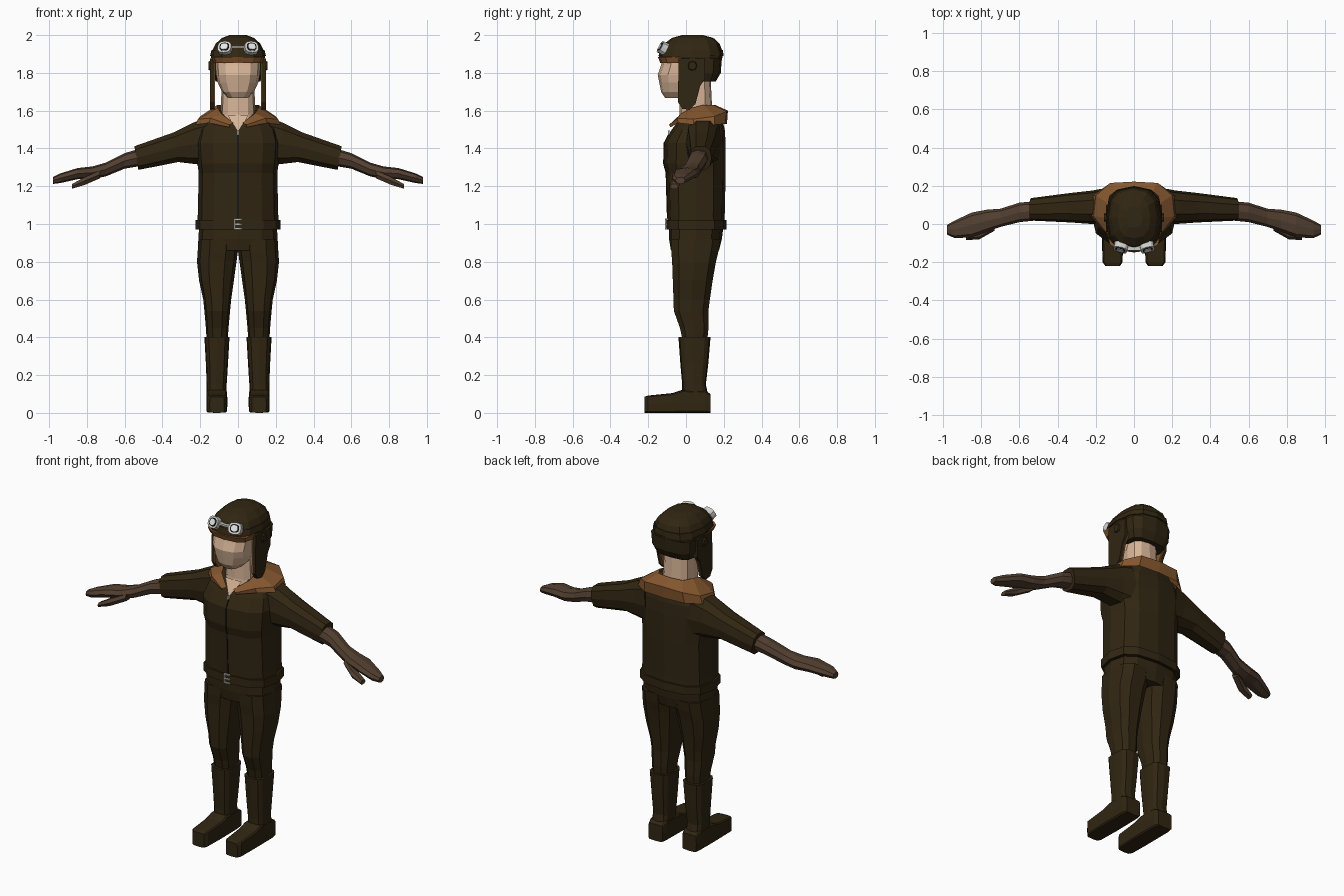
import bpy, bmesh, math
from mathutils import Matrix, Vector


def material(name, rgb):
    m = bpy.data.materials.new(name)
    m.diffuse_color = (*rgb, 1)
    return m


DARK = material("dark brown leather", (0.030, 0.019, 0.006))
TAN = material("tan fleece", (0.235, 0.095, 0.028))
GLOVE = material("glove brown", (0.085, 0.050, 0.030))
SKIN = material("skin", (0.68, 0.46, 0.31))
METAL = material("light metal", (0.62, 0.62, 0.60))
BLACK = material("black trim", (0.010, 0.008, 0.006))
LENS = material("lens", (0.78, 0.80, 0.80))


def finish(name, bm, mat, mirror=False):
    bmesh.ops.recalc_face_normals(bm, faces=bm.faces)
    me = bpy.data.meshes.new(name)
    bm.to_mesh(me)
    bm.free()
    me.materials.append(mat)
    ob = bpy.data.objects.new(name, me)
    bpy.context.collection.objects.link(ob)
    if mirror:
        ob.modifiers.new("mirror", "MIRROR").use_mirror_merge = False
    return ob


def loft(name, mat, rings, axis="z", p=2.6, n=12, mirror=False, tilt=0.0, xf=None):
    """Skin rounded-box sections given as (position, u0, u1, v0, v1)."""
    bm = bmesh.new()
    loops = []
    for t, u0, u1, v0, v1 in rings:
        loop = []
        for k in range(n):
            a = 2 * math.pi * k / n
            c, s = math.cos(a), math.sin(a)
            du = math.copysign(abs(c) ** (2 / p), c) * (u1 - u0) / 2
            dv = math.copysign(abs(s) ** (2 / p), s) * (v1 - v0) / 2
            u, v, w = (u0 + u1) / 2 + du, (v0 + v1) / 2 + dv, t + tilt * dv
            co = {"z": (u, v, w), "y": (u, w, v), "x": (w, u, v)}[axis]
            loop.append(bm.verts.new(xf @ Vector(co) if xf else co))
        loops.append(loop)
    for a, b in zip(loops, loops[1:]):
        for k in range(n):
            bm.faces.new((a[k], a[(k + 1) % n], b[(k + 1) % n], b[k]))
    bm.faces.new(loops[0])
    bm.faces.new(loops[-1])
    return finish(name, bm, mat, mirror)


def plate(name, mat, pts, x0, x1, mirror=False):
    """Extrude a (y, z) outline from x0 to x1."""
    bm = bmesh.new()
    f = bm.faces.new([bm.verts.new((x0, y, z)) for y, z in pts])
    ext = bmesh.ops.extrude_face_region(bm, geom=[f])["geom"]
    bmesh.ops.translate(bm, vec=(x1 - x0, 0, 0),
                        verts=[v for v in ext if isinstance(v, bmesh.types.BMVert)])
    return finish(name, bm, mat, mirror)


def box(name, mat, x0, x1, y0, y1, z0, z1, mirror=False):
    return plate(name, mat, [(y0, z0), (y1, z0), (y1, z1), (y0, z1)], x0, x1, mirror)


def sym(rows):
    """Left-right symmetric sections from (z, half width, y0, y1)."""
    return [(z, -w, w, a, b) for z, w, a, b in rows]


# Jacket
loft("jacket_body", DARK, sym([
    (0.97, .215, -.095, .205), (1.05, .213, -.098, .205), (1.27, .208, -.105, .21),
    (1.32, .215, -.118, .21), (1.43, .222, -.115, .21), (1.50, .205, -.075, .205),
    (1.56, .15, -.03, .19), (1.60, .10, 0, .16)]), p=2.7)
loft("jacket_sleeve", DARK, [
    (.14, .0, .19, 1.29, 1.57), (.22, .0, .175, 1.31, 1.54),
    (.33, .008, .163, 1.325, 1.487), (.538, .018, .136, 1.284, 1.414)],
    "x", n=10, mirror=True, tilt=0.17)
loft("waist_belt", DARK, sym([(.972, .224, -.104, .214), (1.022, .224, -.104, .214)]), p=2.7)

# Zip and its pull
plate("zip", BLACK, [(-.101, 1.03), (-.108, 1.27), (-.121, 1.32), (-.118, 1.43), (-.086, 1.49),
                     (-.07, 1.49), (-.08, 1.03)], -.004, .004)
box("zip_pull", METAL, -.005, .005, -.096, -.084, 1.475, 1.495)

# Buckle: frame bars and prong
box("buckle_side", METAL, -.020, -.013, -.111, -.1, .972, 1.028)
for z in (.972, .996, 1.021):
    box("buckle_bar", METAL, -.020, .020, -.111, -.1, z, z + .007)

# Bare throat in the jacket opening
bm = bmesh.new()
bm.faces.new([bm.verts.new(c) for c in ((-.055, -.042, 1.575), (0, -.09, 1.488), (.055, -.042, 1.575))])
finish("throat", bm, SKIN)

# Fleece collar: inner rim, outer rim and lower edge, from the back to the front
half = [((0, .155, 1.63), (0, .222, 1.60), (0, .217, 1.53)),
        ((.08, .145, 1.63), (.125, .215, 1.595), (.135, .207, 1.53)),
        ((.11, .09, 1.63), (.20, .15, 1.57), (.215, .15, 1.525)),
        ((.108, .03, 1.615), (.212, .04, 1.555), (.226, .04, 1.525)),
        ((.09, -.025, 1.585), (.145, -.045, 1.56), (.155, -.042, 1.535)),
        ((.022, -.076, 1.535), (.045, -.09, 1.525), (.045, -.082, 1.512))]
bm = bmesh.new()
rows = []
for side in (half[:0:-1], half):
    flip = -1 if side is not half else 1
    rows += [[bm.verts.new((flip * x, y, z)) for x, y, z in trio] for trio in side]
for a, b in zip(rows, rows[1:]):
    for i in range(2):
        bm.faces.new((a[i], a[i + 1], b[i + 1], b[i]))
finish("collar", bm, TAN)

# Gloves
loft("glove", GLOVE, [
    (.50, .02, .12, 1.31, 1.405), (.60, .01, .112, 1.293, 1.375), (.70, -.015, .08, 1.252, 1.325),
    (.77, -.04, .075, 1.238, 1.305), (.85, -.07, .06, 1.237, 1.296),
    (.94, -.074, .018, 1.217, 1.268), (.98, -.055, -.005, 1.212, 1.248)],
    "x", n=8, p=2.4, mirror=True)
loft("glove_thumb", GLOVE, [
    (.73, -.035, .02, 1.24, 1.285), (.81, -.08, -.02, 1.205, 1.252),
    (.88, -.085, -.04, 1.185, 1.212)], "x", n=6, mirror=True)

# Trousers
loft("trouser_hips", DARK, sym([
    (1.0, .205, -.092, .20), (.92, .21, -.09, .19), (.86, .205, -.08, .175)]), p=2.7)
loft("trouser_leg", DARK, [
    (.92, .0, .21, -.085, .188), (.86, .0, .213, -.083, .178), (.80, .008, .217, -.078, .163),
    (.70, .022, .206, -.074, .145), (.60, .036, .184, -.07, .13), (.54, .042, .178, -.068, .122),
    (.45, .05, .17, -.035, .122), (.38, .055, .166, -.02, .115)], n=10, mirror=True)

# Boots
loft("boot_shaft", DARK, [
    (.402, .045, .178, -.04, .13), (.26, .053, .17, -.03, .118),
    (.15, .06, .166, -.02, .105), (.06, .06, .166, -.02, .125)], p=3.2, mirror=True)
loft("boot_foot", DARK, [
    (.13, .066, .16, 0, .10), (.10, .058, .167, 0, .12), (-.02, .056, .168, 0, .122),
    (-.07, .056, .168, 0, .105), (-.20, .06, .165, 0, .092), (-.22, .073, .15, 0, .085)],
    "y", p=8, mirror=True)

# Neck and face
loft("neck", SKIN, sym([(1.50, .105, -.05, .15), (1.58, .092, -.035, .14), (1.78, .085, -.03, .13)]))
loft("face", SKIN, sym([
    (1.667, .05, -.11, .02), (1.70, .085, -.132, .06), (1.75, .108, -.142, .09),
    (1.79, .116, -.15, .1), (1.84, .12, -.132, .1), (1.89, .12, -.12, .1)]), p=2.4)

# Flying helmet
loft("helmet_crown", DARK, sym([
    (1.862, .138, -.10, .188), (1.885, .143, -.143, .193), (1.915, .138, -.138, .193),
    (1.955, .118, -.115, .178), (1.985, .085, -.075, .145), (2.0, .045, -.02, .09)]))
loft("helmet_back", DARK, sym([
    (1.755, .118, .0, .158), (1.80, .138, -.035, .184), (1.875, .143, -.04, .19)]), p=3)
loft("helmet_brow_lining", TAN, sym([(1.852, .128, -.136, .04), (1.884, .141, -.149, .05)]))
flap = [(-.04, 1.875), (-.042, 1.645), (-.02, 1.61), (.02, 1.605), (.05, 1.635), (.075, 1.73),
        (.10, 1.77), (.10, 1.875)]
plate("helmet_ear_flap", DARK, flap, .128, .147, mirror=True)
plate("ear_flap_lining", TAN, flap, .121, .128, mirror=True)
loft("helmet_ear_cup", DARK, [(.14, .008, .06, 1.81, 1.865), (.156, .014, .054, 1.816, 1.86)],
     "x", n=8, mirror=True)

# Goggles: strap, bridge and two tilted eyepieces
loft("goggle_strap", DARK, sym([(1.89, .148, -.146, .199), (1.922, .140, -.136, .195)]))
box("goggle_bridge", METAL, -.034, .034, -.138, -.115, 1.932, 1.943)
xf = (Matrix.Translation((.070, -.126, 1.933)) @ Matrix.Rotation(math.radians(14), 4, "Z")
      @ Matrix.Rotation(math.radians(-28), 4, "X"))
for name, mat, r, front in (("goggle_rim", METAL, 1.0, -.012), ("goggle_seal", BLACK, .70, -.014),
                            ("goggle_lens", LENS, .52, -.016)):
    rx, rz = .040 * r, .036 * r
    loft(name, mat, [(.02, -rx, rx, -rz, rz), (front, -rx * .94, rx * .94, -rz * .94, rz * .94)],
         "y", mirror=True, xf=xf)
